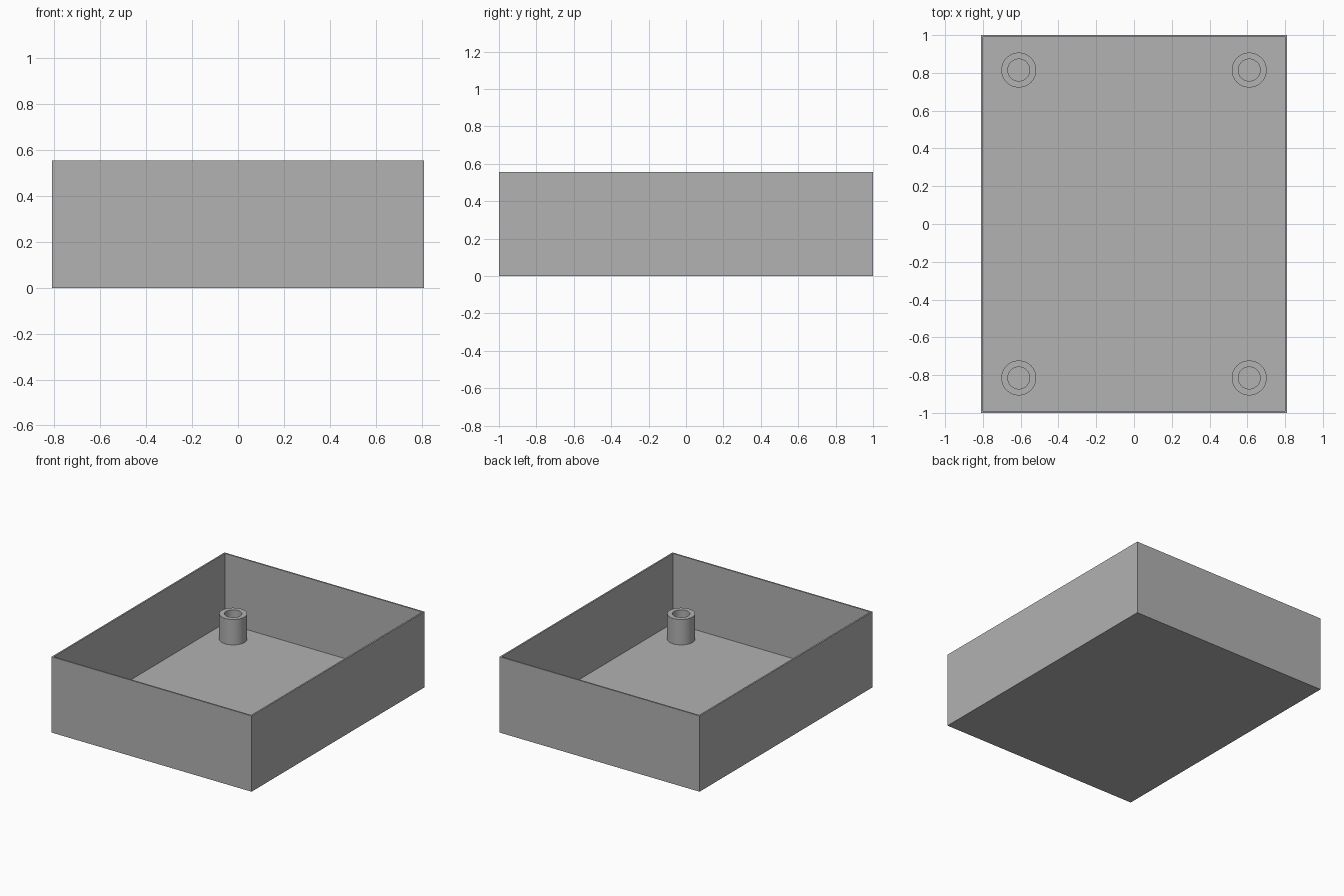
import bpy
import bmesh
import math

cube = bpy.data.objects.get("Cube")
if cube:
    bpy.data.objects.remove(cube, do_unlink=True)

HALF_X, HALF_Y, HEIGHT = 0.81, 1.0, 0.555
WALL, FLOOR = 0.016, 0.045
POST_X, POST_Y, POST_TOP = 0.61, 0.815, 0.231
POST_R, BORE_R = 0.0925, 0.058
SEGMENTS = 48

grey = bpy.data.materials.new("plain grey")
grey.use_nodes = True
colour = (0.445, 0.445, 0.445, 1)
grey.diffuse_color = colour
grey.node_tree.nodes["Principled BSDF"].inputs["Base Color"].default_value = colour


def add_object(name, bm):
    bmesh.ops.recalc_face_normals(bm, faces=bm.faces)
    mesh = bpy.data.meshes.new(name)
    bm.to_mesh(mesh)
    bm.free()
    mesh.materials.append(grey)
    obj = bpy.data.objects.new(name, mesh)
    bpy.context.collection.objects.link(obj)
    return obj


# Open tray: a block whose top is inset to the wall and pushed down to the floor
bm = bmesh.new()
bmesh.ops.create_cube(bm, size=1)
bmesh.ops.scale(bm, vec=(2 * HALF_X, 2 * HALF_Y, HEIGHT), verts=bm.verts)
bmesh.ops.translate(bm, vec=(0, 0, HEIGHT / 2), verts=bm.verts)
top = max(bm.faces, key=lambda f: f.calc_center_median().z)
bmesh.ops.inset_region(bm, faces=[top], thickness=WALL)
well = bmesh.ops.extrude_discrete_faces(bm, faces=[top])["faces"][0]
bmesh.ops.translate(bm, vec=(0, 0, FLOOR - HEIGHT), verts=well.verts)
add_object("tray", bm)


# Hollow screw post: a wall profile spun around its axis
def screw_post(name, x, y):
    bm = bmesh.new()
    profile = [(POST_R, FLOOR), (POST_R, POST_TOP), (BORE_R, POST_TOP), (BORE_R, FLOOR)]
    verts = [bm.verts.new((r, 0, z)) for r, z in profile]
    edges = [bm.edges.new(pair) for pair in zip(verts, verts[1:])]
    bmesh.ops.spin(bm, geom=verts + edges, cent=(0, 0, 0), axis=(0, 0, 1),
                   angle=math.tau, steps=SEGMENTS, use_merge=True)
    bmesh.ops.remove_doubles(bm, verts=bm.verts, dist=0.0001)
    post = add_object(name, bm)
    post.location = (x, y, 0)
    bpy.ops.object.select_all(action="DESELECT")
    post.select_set(True)
    bpy.context.view_layer.objects.active = post
    bpy.ops.object.shade_smooth_by_angle(angle=math.radians(30))


# One post near each corner
for side, sx in (("left", 1), ("right", -1)):
    for end, sy in (("front", -1), ("back", 1)):
        screw_post(f"{end}_{side}_post", sx * POST_X, sy * POST_Y)
